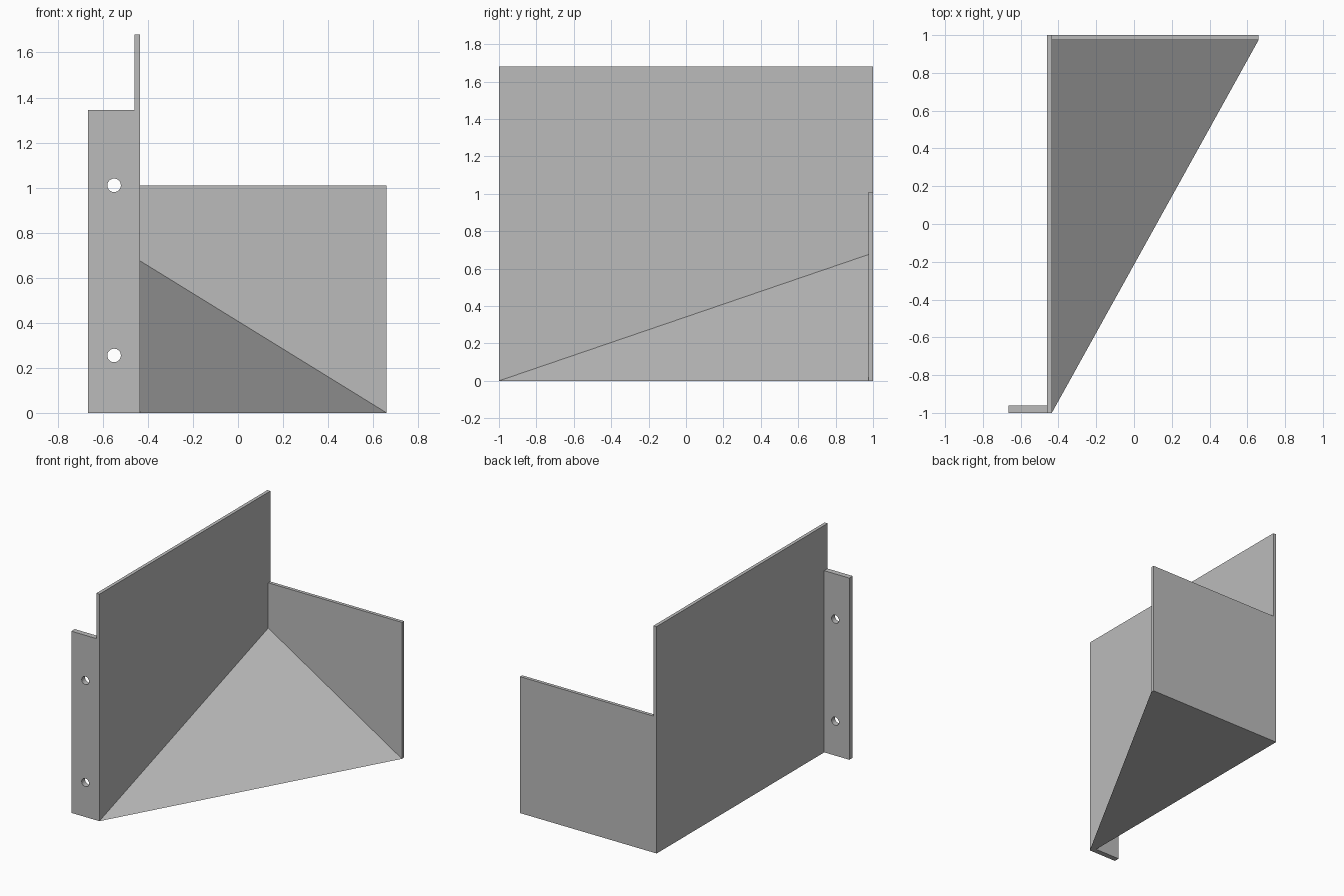
import bpy, bmesh, math

default = bpy.data.objects.get("Cube")
if default:
    bpy.data.objects.remove(default, do_unlink=True)

# Single plain grey
grey = bpy.data.materials.new("plain_grey")
grey.use_nodes = True
colour = (0.5, 0.5, 0.5, 1)
grey.diffuse_color = colour
grey.node_tree.nodes["Principled BSDF"].inputs["Base Color"].default_value = colour

# Shared dimensions
WALL_OUT, WALL_IN, RIGHT = -0.46, -0.435, 0.66
FRONT, BACK, BACK_IN = -1.0, 1.0, 0.975


def finish(name, bm):
    bmesh.ops.recalc_face_normals(bm, faces=bm.faces)
    mesh = bpy.data.meshes.new(name)
    bm.to_mesh(mesh)
    bm.free()
    mesh.materials.append(grey)
    obj = bpy.data.objects.new(name, mesh)
    bpy.context.collection.objects.link(obj)
    return obj


def box(name, low, high):
    bm = bmesh.new()
    bmesh.ops.create_cube(bm, size=1)
    for v in bm.verts:
        v.co = [h if c > 0 else l for c, l, h in zip(v.co, low, high)]
    return finish(name, bm)


# Tall side wall and lower back wall
box("side_wall", (WALL_OUT, FRONT, 0), (WALL_IN, BACK, 1.68))
box("back_wall", (WALL_IN, BACK_IN, 0), (RIGHT, BACK, 1.01))

# Sloping corner wedge
bm = bmesh.new()
corners = [(WALL_IN, FRONT, 0), (RIGHT, BACK_IN, 0),
           (WALL_IN, BACK_IN, 0), (WALL_IN, BACK_IN, 0.675)]
bmesh.ops.convex_hull(bm, input=[bm.verts.new(c) for c in corners])
finish("corner_wedge", bm)

# Mounting flange with two bolt holes
flange = box("mounting_flange", (-0.665, FRONT, 0), (WALL_OUT, -0.96, 1.345))
for height in (0.255, 1.01):
    bpy.ops.mesh.primitive_cylinder_add(
        vertices=32, radius=0.03, depth=0.2,
        location=(-0.55, -0.98, height), rotation=(math.pi / 2, 0, 0))
    cutter = bpy.context.object
    cutter.name = "bolt_hole_cutter"
    cutter.hide_render = True
    cutter.data.materials.append(grey)
    cut = flange.modifiers.new("bolt_hole", "BOOLEAN")
    cut.operation = "DIFFERENCE"
    cut.object = cutter
    bpy.context.view_layer.objects.active = flange
    bpy.ops.object.modifier_apply(modifier=cut.name)
    bpy.data.objects.remove(cutter, do_unlink=True)
